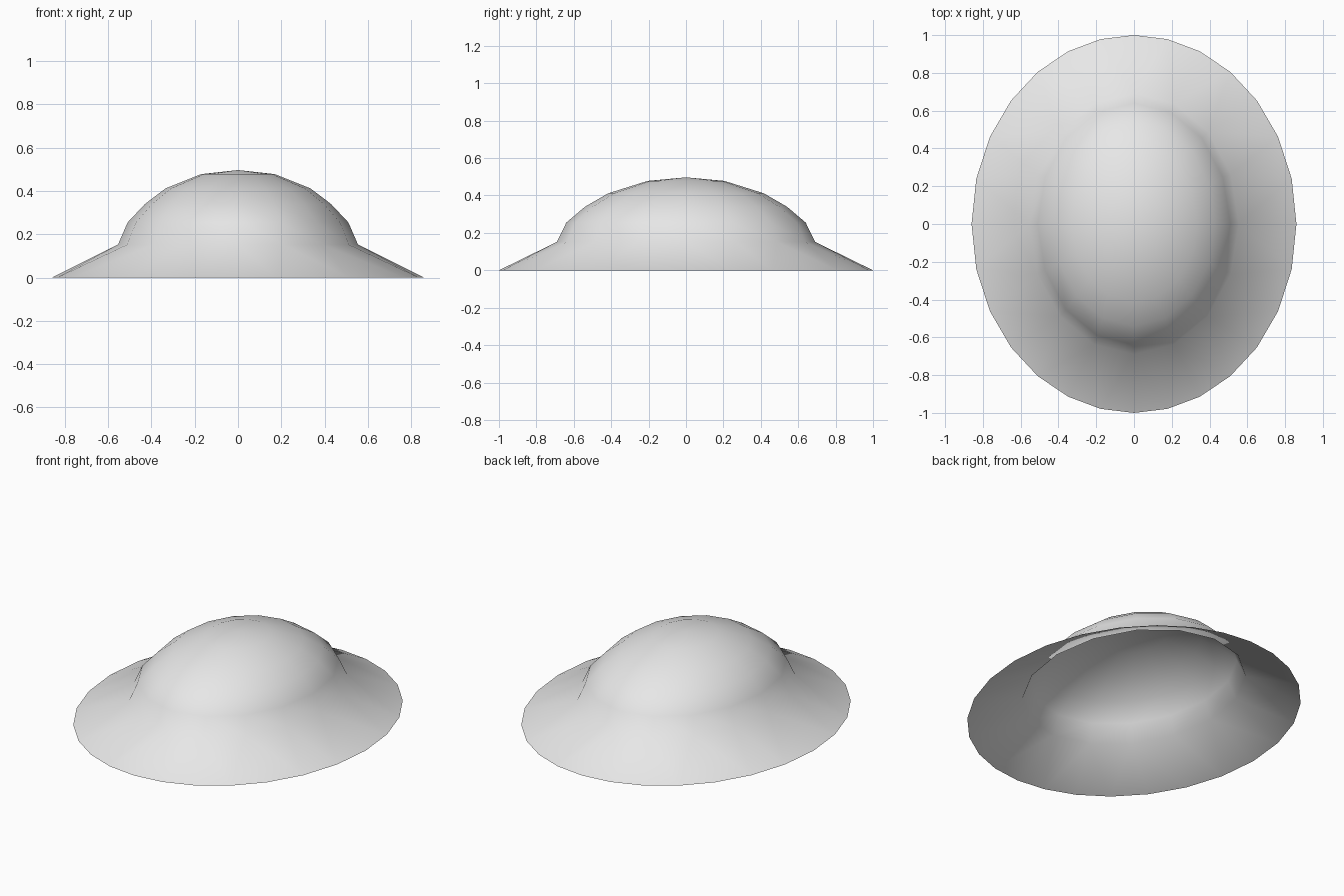
import bpy, bmesh, math

if "Cube" in bpy.data.objects:
    bpy.data.objects.remove(bpy.data.objects["Cube"])

# felt colour
felt = bpy.data.materials.new("light_grey_felt")
felt.diffuse_color = (0.8, 0.8, 0.8, 1)
felt.use_nodes = True
felt.node_tree.nodes["Principled BSDF"].inputs["Base Color"].default_value = felt.diffuse_color


def ring(bm, rx, ry, z, count, even=0.0):
    """Closed elliptical loop; 'even' spreads the points along the long axis."""
    verts = []
    for i in range(count):
        t = 2 * math.pi * i / count
        t -= even * math.sin(2 * t)
        verts.append(bm.verts.new((rx * math.sin(t), ry * math.cos(t), z)))
    edges = [bm.edges.new((verts[i], verts[(i + 1) % count])) for i in range(count)]
    return verts, edges


# crown profile from the brim up: half width, half length, height
CROWN = [(0.555, 0.69, 0.152), (0.51, 0.64, 0.255), (0.43, 0.54, 0.34),
         (0.335, 0.415, 0.412), (0.17, 0.205, 0.478)]

bm = bmesh.new()
loops = [ring(bm, *p, 16) for p in CROWN]

# crown: open dome closed at the top by a fan
for (low, _), (high, _) in zip(loops, loops[1:]):
    for i in range(16):
        j = (i + 1) % 16
        bm.faces.new((low[i], low[j], high[j], high[i]))
top = bm.verts.new((0, 0, 0.497))
last = loops[-1][0]
for i in range(16):
    bm.faces.new((last[i], last[(i + 1) % 16], top))

# brim: sloping skirt from the crown base down to the rim
rim_verts, rim_edges = ring(bm, 0.86, 1.0, 0.0, 28, even=0.04)
bmesh.ops.bridge_loops(bm, edges=loops[0][1] + rim_edges)

# consistent outward faces, smooth shaded
bmesh.ops.recalc_face_normals(bm, faces=bm.faces)
bm.normal_update()
if top.normal.z < 0:
    bmesh.ops.reverse_faces(bm, faces=bm.faces)
for f in bm.faces:
    f.smooth = True

mesh = bpy.data.meshes.new("hat")
bm.to_mesh(mesh)
bm.free()
mesh.materials.append(felt)
hat = bpy.data.objects.new("hat", mesh)
bpy.context.collection.objects.link(hat)
